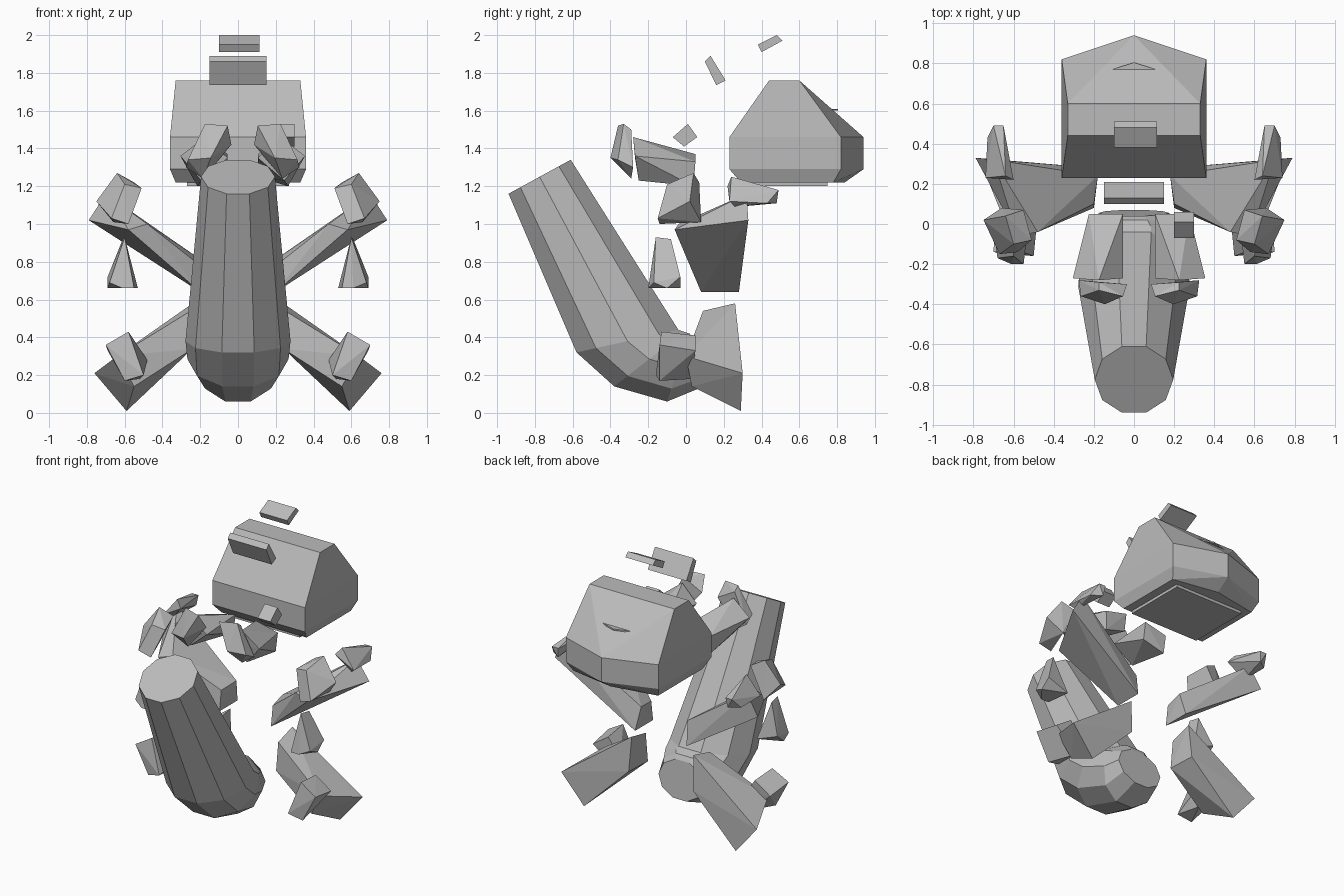
import bpy
import bmesh
from math import cos, sin, pi
from mathutils import Vector

cube = bpy.data.objects.get("Cube")
if cube:
    bpy.data.objects.remove(cube, do_unlink=True)

# Single plain grey for every part
grey = bpy.data.materials.new("plain_grey")
grey.use_nodes = True
colour = (0.5, 0.5, 0.5, 1)
grey.diffuse_color = colour
grey.node_tree.nodes["Principled BSDF"].inputs["Base Color"].default_value = colour


def finish(name, bm):
    """Turn a bmesh into a flat shaded object with clean normals."""
    bmesh.ops.recalc_face_normals(bm, faces=bm.faces[:])
    mesh = bpy.data.meshes.new(name)
    bm.to_mesh(mesh)
    bm.free()
    mesh.materials.append(grey)
    part = bpy.data.objects.new(name, mesh)
    bpy.context.collection.objects.link(part)
    return part


def faceted(name, points, side=1, shift=0):
    """Faceted solid wrapped around a few corner points."""
    bm = bmesh.new()
    for x, y, z in points:
        bm.verts.new((side * x + shift, y, z))
    result = bmesh.ops.convex_hull(bm, input=bm.verts[:])
    loose = {v for v in result["geom_interior"] if isinstance(v, bmesh.types.BMVert)}
    bmesh.ops.delete(bm, geom=list(loose), context="VERTS")
    bmesh.ops.dissolve_limit(bm, angle_limit=0.03, verts=bm.verts[:], edges=bm.edges[:])
    return finish(name, bm)


def bar(name, left, right, outline):
    """Side outline (y, z) stretched across the width."""
    return faceted(name, [(x, y, z) for x in (left, right) for y, z in outline])


def pair(name, points, shift=0):
    for label, side in (("left", 1), ("right", -1)):
        faceted(label + "_" + name, points, side, shift)


def loft(name, sections, sides=10):
    """Rings spanned between a front and a back point, joined by quads."""
    bm = bmesh.new()
    rings = []
    for front, back, half_width in sections:
        front, back = Vector((0, *front)), Vector((0, *back))
        middle, reach = (front + back) / 2, (back - front) / 2
        ring = []
        for i in range(sides):
            angle = 2 * pi * (i + 0.5) / sides
            across = Vector((half_width * sin(angle), 0, 0))
            ring.append(bm.verts.new(middle + across * 1.03 + reach * cos(angle) * 1.05))
        rings.append(ring)
    for lower, upper in zip(rings, rings[1:]):
        for i in range(sides):
            j = (i + 1) % sides
            bm.faces.new((lower[i], lower[j], upper[j], upper[i]))
    bm.faces.new(rings[0])
    bm.faces.new(rings[-1])
    return finish(name, bm)


# Bent body tube
loft("body", [
    ((-.94, 1.16), (-.61, 1.34), .19),
    ((-.58, .32), (-.04, .44), .27),
    ((-.38, .14), (-.01, .43), .26),
    ((-.1, .06), (.02, .42), .21),
    ((.07, .13), (.04, .39), .17),
])

# Large head block, pointed at the back
head = []
for z, half, front, back, peak in (
    (1.22, .33, .29, .78, .84),
    (1.29, .36, .23, .82, .94),
    (1.46, .36, .23, .82, .94),
    (1.76, .33, .44, .6, .6),
):
    head += [(side * half, y, z) for side in (1, -1) for y in (front, back)]
    head.append((0, peak, z))
faceted("head", head)
bar("head_underside_plate", -.27, .27, [(.3, 1.2), (.75, 1.2), (.75, 1.23), (.3, 1.23)])
faceted("head_back_ridge", [(x, y, z) for z in (1.6, 1.61)
                            for x, y in ((-.2, .74), (.2, .74), (0, .805))])

# Loose blocks above the body
bar("upper_block", -.15, .15, [(.1, 1.86), (.13, 1.89), (.21, 1.76), (.16, 1.735)])
bar("top_block", -.1, .115, [(.38, 1.95), (.48, 2), (.51, 1.97), (.4, 1.91)])
bar("small_cube", .2, .3, [(-.07, 1.46), (.01, 1.53), (.06, 1.46), (-.01, 1.41)])

# Short forearms with raised fingers
pair("forearm", [
    (.08, .03, 1.25), (.08, .05, 1.37), (.25, .05, 1.33), (.24, .04, 1.2),
    (.08, -.27, 1.35), (.2, -.28, 1.46), (.33, -.27, 1.36), (.22, -.25, 1.23),
], .025)
pair("finger", [
    (.08, -.36, 1.52), (.2, -.33, 1.53), (.2, -.29, 1.5), (.06, -.3, 1.42),
    (.17, -.4, 1.35), (.29, -.36, 1.34), (.3, -.28, 1.3), (.21, -.29, 1.24),
], .025)

# Upper limbs, broad at the outer end
pair("upper_limb", [
    (.2, .08, .64), (.2, .28, .64), (.2, .1, .78), (.18, .24, .8),
    (.58, -.06, .97), (.79, .33, 1.02), (.48, -.04, 1.0), (.7, .32, 1.16),
])
pair("upper_hand", [
    (.75, .02, 1.12), (.64, .04, 1.27), (.55, .07, 1.22), (.66, .08, 1.01),
    (.67, -.15, 1.03), (.58, -.14, 1.0), (.51, -.08, 1.19), (.6, -.1, 1.21),
])
pair("thumb", [
    (.6, .22, 1.2), (.74, .23, 1.12), (.64, .24, 1.25), (.7, .26, 1.09),
    (.65, .49, 1.18), (.7, .49, 1.18), (.73, .43, 1.11), (.66, .48, 1.11),
])

# Hanging drops
pair("drop", [
    (.6, -.16, .93), (.61, -.08, .92), (.69, -.03, .72), (.69, -.1, .66),
    (.68, -.17, .69), (.53, -.03, .66), (.55, -.2, .66), (.61, -.2, .66),
])

# Lower limbs and feet
pair("lower_limb", [
    (.24, .08, .34), (.25, .28, .34), (.25, .09, .54), (.24, .26, .58),
    (.59, .29, .01), (.76, .3, .21), (.55, .03, .14), (.64, 0, .3),
])
pair("foot", [
    (.5, -.16, .2), (.6, -.14, .17), (.7, -.14, .36), (.58, -.13, .43),
    (.48, .04, .28), (.52, .03, .18), (.69, .05, .33), (.57, .05, .41),
])
